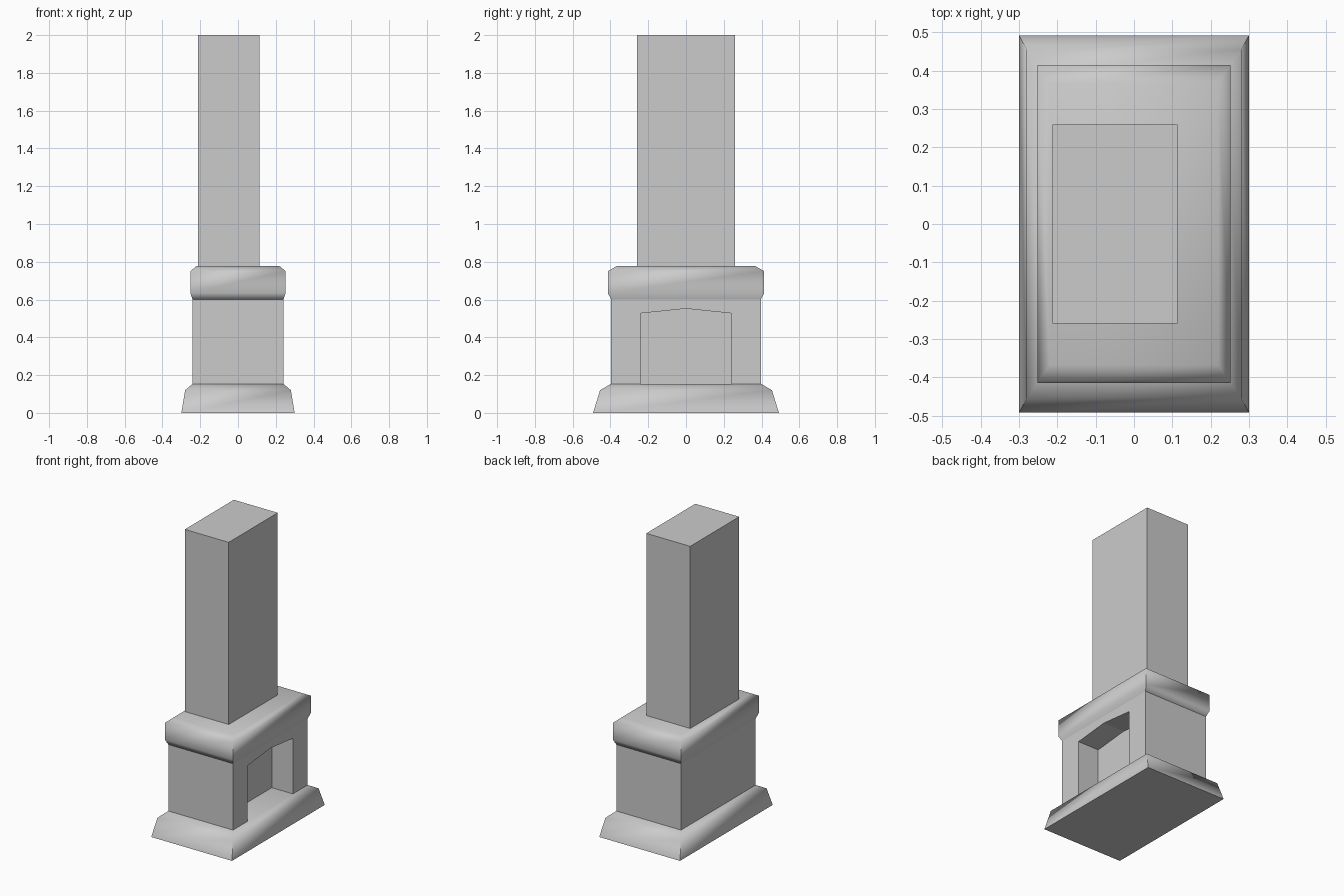
import bpy
import bmesh
import math

if "Cube" in bpy.data.objects:
    bpy.data.objects.remove(bpy.data.objects["Cube"])


def make_object(name, bm):
    bmesh.ops.recalc_face_normals(bm, faces=bm.faces[:])
    mesh = bpy.data.meshes.new(name)
    bm.to_mesh(mesh)
    bm.free()
    obj = bpy.data.objects.new(name, mesh)
    bpy.context.collection.objects.link(obj)
    return obj


def stacked(name, rings, cx=0.0, smooth=False):
    """Loft rectangular rings given as (half x, half y, z)."""
    bm = bmesh.new()
    loops = [[bm.verts.new((cx + sx * hx, sy * hy, z))
              for sx, sy in ((-1, -1), (1, -1), (1, 1), (-1, 1))]
             for hx, hy, z in rings]
    for low, high in zip(loops, loops[1:]):
        for i in range(4):
            j = (i + 1) % 4
            bm.faces.new((low[i], low[j], high[j], high[i]))
    bm.faces.new(loops[0][::-1])
    bm.faces.new(loops[-1])
    obj = make_object(name, bm)
    if smooth:
        bpy.ops.object.select_all(action='DESELECT')
        obj.select_set(True)
        bpy.context.view_layer.objects.active = obj
        bpy.ops.object.shade_smooth_by_angle(angle=math.radians(70))
    return obj


# Flared plinth
stacked("plinth", [(0.30, 0.492, 0), (0.28, 0.455, 0.12), (0.24, 0.397, 0.154)], smooth=True)

# Hearth body
body = stacked("hearth_body", [(0.24, 0.396, 0.154), (0.24, 0.396, 0.60)])

# Mantel with chamfered upper and lower edges
stacked("mantel", [(0.24, 0.396, 0.60), (0.252, 0.414, 0.635),
                   (0.252, 0.414, 0.75), (0.22, 0.367, 0.777)], smooth=True)

# Chimney breast, set towards the back wall
stacked("chimney", [(0.163, 0.26, 0.777), (0.163, 0.26, 2.0)], cx=-0.05)

# Firebox recess with a shallow peaked top, cut into the +x face
bm = bmesh.new()
profile = [(-0.24, 0.10), (0.24, 0.10), (0.24, 0.527), (0, 0.552), (-0.24, 0.527)]
face = bm.faces.new([bm.verts.new((0.083, y, z)) for y, z in profile])
out = bmesh.ops.extrude_face_region(bm, geom=[face])
moved = [v for v in out["geom"] if isinstance(v, bmesh.types.BMVert)]
bmesh.ops.translate(bm, verts=moved, vec=(0.3, 0, 0))
if not face.is_valid or len(bm.faces) < 7:
    bmesh.ops.holes_fill(bm, edges=bm.edges[:])
cutter = make_object("firebox_cutter", bm)
cutter.hide_render = True
cutter.display_type = 'WIRE'
cut = body.modifiers.new("firebox", 'BOOLEAN')
cut.operation = 'DIFFERENCE'
cut.solver = 'EXACT'
cut.object = cutter
bpy.context.view_layer.objects.active = body
bpy.ops.object.modifier_apply(modifier=cut.name)
bpy.data.objects.remove(cutter)
